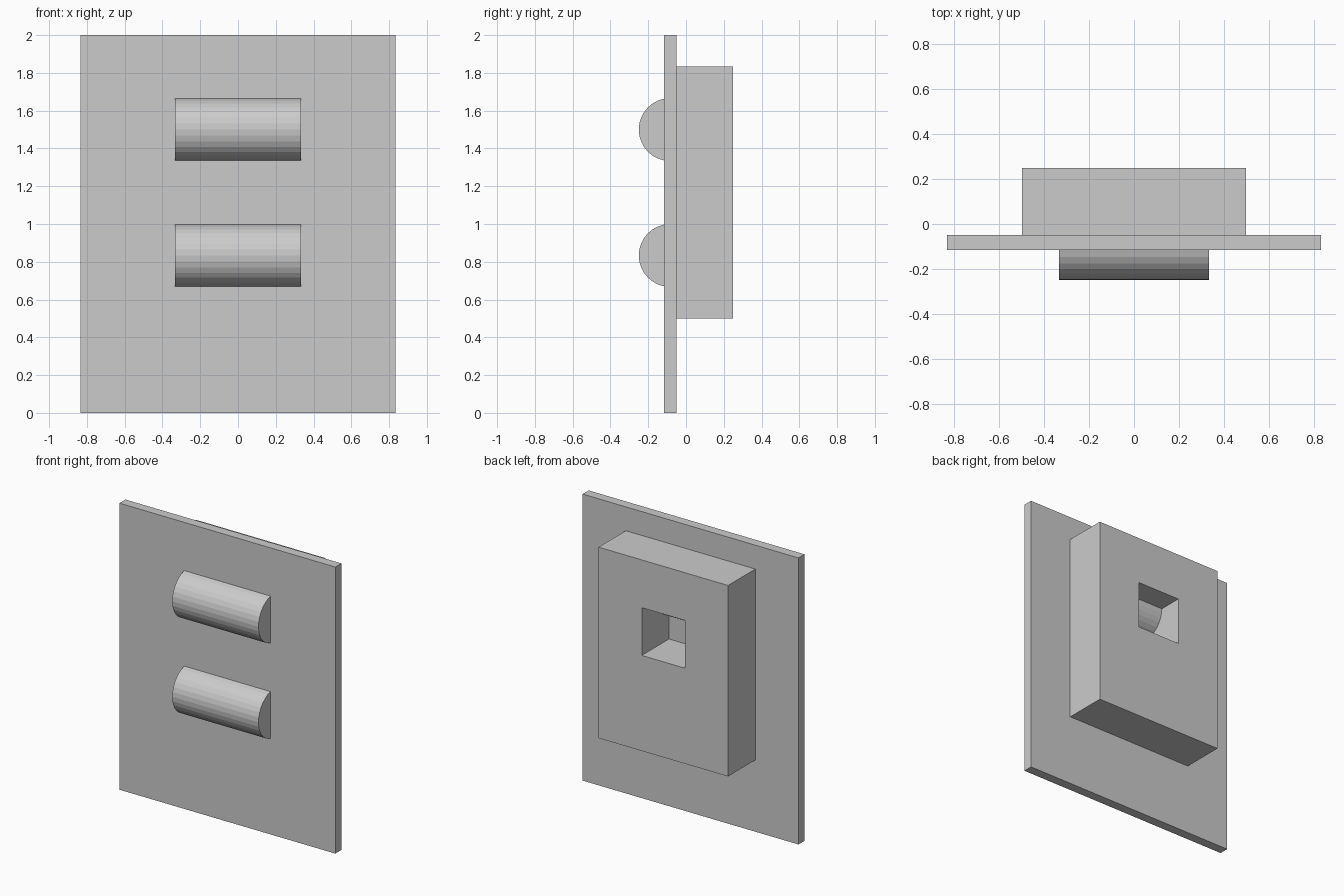
import bpy, bmesh, math

if "Cube" in bpy.data.objects:
    bpy.data.objects.remove(bpy.data.objects["Cube"])

PLATE_BACK = -0.05
AXIS_Y = -1 / 12      # button axis lies in the middle of the plate


def add_box(name, lo, hi):
    bpy.ops.mesh.primitive_cube_add(size=1, location=[(a + b) / 2 for a, b in zip(lo, hi)])
    obj = bpy.context.object
    obj.name = name
    obj.scale = [b - a for a, b in zip(lo, hi)]
    bpy.ops.object.transform_apply(location=False, rotation=False, scale=True)
    return obj


def add_framed_box(name, outer, inner, y0, y1):
    """Box along y with a rectangular hole; rectangles are (x0, x1, z0, z1)."""
    bm = bmesh.new()

    def ring(rect, y):
        x0, x1, z0, z1 = rect
        return [bm.verts.new((x, y, z)) for x, z in ((x0, z0), (x1, z0), (x1, z1), (x0, z1))]

    rings = [ring(outer, y0), ring(outer, y1), ring(inner, y1), ring(inner, y0)]
    for a, b in zip(rings, rings[1:] + rings[:1]):
        for i in range(4):
            j = (i + 1) % 4
            bm.faces.new((a[i], a[j], b[j], b[i]))
    bmesh.ops.recalc_face_normals(bm, faces=bm.faces)
    mesh = bpy.data.meshes.new(name)
    bm.to_mesh(mesh)
    bm.free()
    obj = bpy.data.objects.new(name, mesh)
    bpy.context.collection.objects.link(obj)
    return obj


# Thin front plate
add_box("wall_plate", (-5 / 6, AXIS_Y * 2 - PLATE_BACK, 0), (5 / 6, PLATE_BACK, 2))

# Rear housing with a square socket reaching to the plate
add_framed_box("rear_housing", (-0.5, 0.5, 0.5, 11 / 6),
               (-1 / 6, 1 / 6, 7 / 6, 1.5), PLATE_BACK, 0.25)

# Two horizontal round buttons passing through the plate
for name, z in (("upper_button", 1.5), ("lower_button", 5 / 6)):
    bpy.ops.mesh.primitive_cylinder_add(vertices=32, radius=1 / 6, depth=2 / 3,
                                        location=(0, AXIS_Y, z),
                                        rotation=(0, math.pi / 2, 0))
    bpy.context.object.name = name
